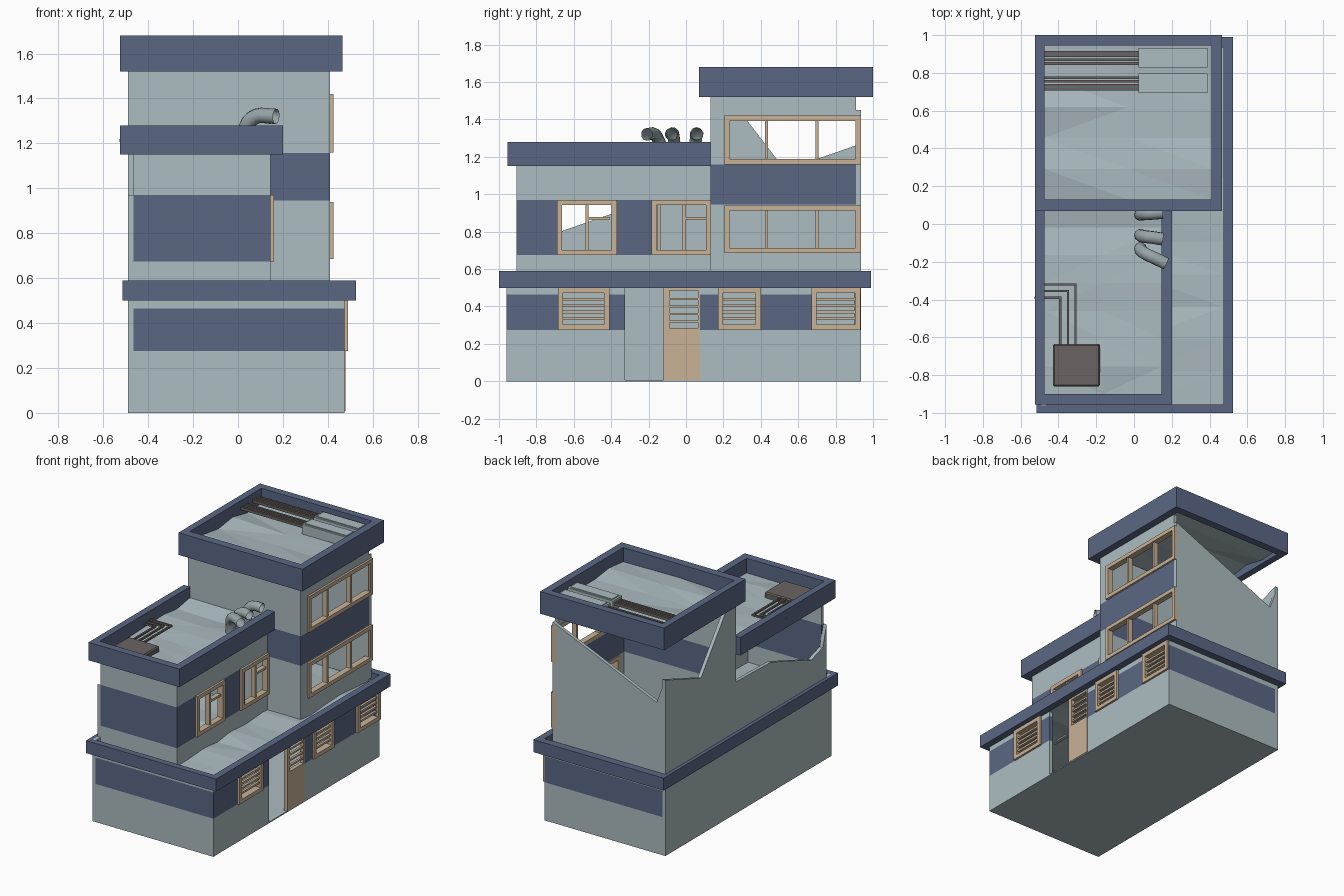
import bpy, bmesh, math, random

if "Cube" in bpy.data.objects:
    bpy.data.objects.remove(bpy.data.objects["Cube"])

random.seed(4)


def mat(name, r, g, b):
    m = bpy.data.materials.new(name)
    m.diffuse_color = [(c / 255 / 12.92 if c < 11 else ((c / 255 + .055) / 1.055) ** 2.4) for c in (r, g, b)] + [1]
    m.use_nodes = True
    m.node_tree.nodes["Principled BSDF"].inputs["Base Color"].default_value = m.diffuse_color
    return m


PLASTER = mat("pale plaster", 172, 188, 193)
BLUE = mat("slate blue paint", 90, 103, 132)
TAN = mat("tan wood", 200, 178, 150)
BROWN = mat("dark brown metal", 106, 100, 98)
DUCT = mat("grey duct", 152, 165, 168)


def make(name, bm, mats, thick=0, offset=-1):
    me = bpy.data.meshes.new(name)
    bm.to_mesh(me)
    bm.free()
    ob = bpy.data.objects.new(name, me)
    bpy.context.collection.objects.link(ob)
    for m in mats:
        me.materials.append(m)
    if thick:
        s = ob.modifiers.new("thickness", 'SOLIDIFY')
        s.thickness, s.offset = thick, offset
    return ob


def add_box(bm, x0, x1, y0, y1, z0, z1):
    vs = bmesh.ops.create_cube(bm, size=1)["verts"]
    for v in vs:
        v.co = ((x0 + x1) / 2 + v.co.x * (x1 - x0), (y0 + y1) / 2 + v.co.y * (y1 - y0),
                (z0 + z1) / 2 + v.co.z * (z1 - z0))


def boxes(name, material, *dims):
    bm = bmesh.new()
    for d in dims:
        add_box(bm, *d)
    return make(name, bm, [material])


def place(side, p, u, z):
    return (u, p, z) if side in "FB" else (p, u, z)


def wall(name, side, p, a, b, z0, z1, holes=(), stripe=(9, 9), thick=.025):
    """Flat wall with rectangular openings and a painted stripe; side is F, B, L or R."""
    bm = bmesh.new()
    us = sorted({a, b, *[h[0] for h in holes], *[h[1] for h in holes]})
    zs = sorted({z0, z1, *[z for h in holes for z in h[2:]], *[s for s in stripe if z0 < s < z1]})
    for u0, u1 in zip(us, us[1:]):
        for w0, w1 in zip(zs, zs[1:]):
            cu, cz = (u0 + u1) / 2, (w0 + w1) / 2
            if any(h[0] < cu < h[1] and h[2] < cz < h[3] for h in holes):
                continue
            pts = [(u0, w0), (u1, w0), (u1, w1), (u0, w1)]
            if side in "BL":
                pts.reverse()
            f = bm.faces.new([bm.verts.new(place(side, p, *q)) for q in pts])
            f.material_index = int(stripe[0] < cz < stripe[1])
    bmesh.ops.remove_doubles(bm, verts=bm.verts, dist=1e-4)
    return make(name, bm, [PLASTER, BLUE], thick)


def jagged_wall(name, side, p, pts, thick=.025):
    bm = bmesh.new()
    bm.faces.new([bm.verts.new(place(side, p, *q)) for q in reversed(pts)])
    return make(name, bm, [PLASTER], thick)


def parapet(name, outer, inner, z0, z1, closed=True):
    """Rectangular rim, optionally open on the +y side."""
    bm = bmesh.new()

    def loop(x0, x1, y0, y1):
        return [bm.verts.new(c) for c in ((x0, y1, z1), (x0, y0, z1), (x1, y0, z1), (x1, y1, z1))]
    o, i = loop(*outer), loop(*inner)
    for k in range(4 if closed else 3):
        n = (k + 1) % 4
        bm.faces.new((o[k], o[n], i[n], i[k]))
    return make(name, bm, [BLUE], z1 - z0)


def sagging_roof(name, x0, x1, y0, y1, z, rows, sag):
    """Uneven roof sheet made of wide flat facets."""
    bm = bmesh.new()
    grid = []
    for r in range(rows + 1):
        base = random.uniform(-sag, sag)
        grid.append([bm.verts.new((x0 + (x1 - x0) * c / 2, y0 + (y1 - y0) * r / rows,
                                   z + base + random.uniform(-sag, sag) * .6)) for c in range(3)])
    for r in range(rows):
        for c in range(2):
            bm.faces.new((grid[r][c], grid[r][c + 1], grid[r + 1][c + 1], grid[r + 1][c]))
    bmesh.ops.triangulate(bm, faces=bm.faces)
    return make(name, bm, [PLASTER], .015)


def window(name, x, a, b, z0, z1, w=.028, posts=(), rails=(), slats=0):
    """Wooden frame on a right-facing wall with optional posts, rails and slats."""
    i, o = x - .03, x + .015
    d = [(i, o, a, a + w, z0, z1), (i, o, b - w, b, z0, z1),
         (i, o, a + w, b - w, z0, z0 + w), (i, o, a + w, b - w, z1 - w, z1)]
    d += [(i, x + .005, p - .008, p + .008, z0 + w, z1 - w) for p in posts]
    d += [(i, x + .005, r[0], r[1], r[2] - .008, r[2] + .008) for r in rails]
    for k in range(slats):
        zc = z0 + w + (z1 - z0 - 2 * w) * (k + 1) / (slats + 1)
        d.append((x - .015, x + .003, a + w, b - w, zc - .007, zc + .007))
    return boxes(name, TAN, *d)


# Ground floor
boxes("ground_slab", PLASTER, (-.49, .475, -.96, .935, 0, .008))
S0 = (.275, .465)
shop = [(-.685, -.41), (.17, .40), (.67, .932)]
wall("ground_front_wall", "F", -.96, -.465, .475, .008, .5, stripe=S0)
wall("ground_back_wall", "B", .935, -.465, .475, .008, .5, stripe=S0)
wall("ground_left_wall", "L", -.49, -.96, .935, .008, .59)
wall("ground_right_wall", "R", .475, -.935, .91, .008, .5, stripe=S0,
     holes=[(a + .01, min(b - .01, .9), .285, .49) for a, b in shop] + [(-.325, .075, .008, .5)])
for n, (a, b) in enumerate(shop):
    window(f"louvre_window_{n + 1}", .475, a, b, .275, .5, slats=4)

# Door with louvred upper light beside the open doorway
boxes("door", TAN, (.45, .478, -.12, -.088, .008, .5), (.45, .478, .065, .075, .008, .5),
      (.45, .478, -.088, .065, .008, .285), (.45, .478, -.088, .065, .485, .5),
      *[(.458, .474, -.088, .065, z - .006, z + .006) for z in (.32, .36, .40, .44)])
parapet("ground_cornice", (-.515, .525, -1, .99), (-.49, .475, -.955, .935), .5, .59)
sagging_roof("terrace_floor", -.47, .475, -.955, .935, .55, 11, .012)

# Low upper storey
S1 = (.675, .97)
wall("low_front_wall", "F", -.905, -.465, .145, .53, 1.15, stripe=S1)
wall("low_right_wall", "R", .145, -.88, .13, .53, 1.15, stripe=S1,
     holes=[(-.68, -.38, .685, .96), (-.175, .12, .685, .96)])
window("low_window_1", .145, -.69, -.37, .675, .97, posts=(-.53,), rails=[(-.522, -.41, .87)])
window("low_window_2", .145, -.185, .135, .675, .97, posts=(-.145, -.01), rails=[(-.002, .107, .87)])
jagged_wall("low_broken_left_wall", "L", -.49,
            [(-.905, .55), (.13, .55), (.13, .95), (-.27, .94), (-.73, .78), (-.86, .82), (-.905, .97)])
parapet("low_parapet", (-.525, .2, -.955, .13), (-.475, .145, -.9, .13), 1.15, 1.28, closed=False)
sagging_roof("low_roof", -.476, .146, -.902, .13, 1.185, 7, .012)

# Tall block
S2 = (.945, 1.158)
wall("tall_front_wall", "F", .13, -.465, .41, .53, 1.56, stripe=S2)
wall("tall_right_wall", "R", .41, .155, .91, .53, 1.52, stripe=S2,
     holes=[(.215, .905, .695, .925), (.215, .905, 1.175, 1.41)])
for n, (z0, z1) in enumerate(((.685, .94), (1.16, 1.42))):
    window(f"tall_window_{n + 1}", .41, .205, .935, z0, z1, posts=(.43, .70))
jagged_wall("tall_broken_left_wall", "L", -.49,
            [(.13, .55), (.935, .55), (.935, 1.27), (.53, 1.13), (.23, 1.52), (.13, 1.52)])
bm = bmesh.new()
bm.faces.new([bm.verts.new((x, .935, z)) for x, z in
              ((-.465, .55), (-.465, 1.21), (-.42, 1.09), (.41, 1.45), (.41, .55))])
make("tall_broken_back_wall", bm, [PLASTER], .025)
parapet("tall_parapet", (-.525, .465, .07, 1), (-.475, .41, .13, .945), 1.52, 1.68)
sagging_roof("tall_roof", -.476, .411, .129, .946, 1.59, 5, .02)

# Roof units and conduits
cooler = boxes("rooftop_unit", BROWN, (-.43, -.18, -.86, -.635, 1.17, 1.225))
bv = cooler.modifiers.new("soft edges", 'BEVEL')
bv.width, bv.segments = .008, 1
for k, (x, y, end) in enumerate(((-.39, -.39, -.527), (-.35, -.355, -.475), (-.31, -.32, -.475))):
    boxes(f"conduit_{k + 1}", BROWN, (x - .006, x + .006, -.64, y + .006, 1.207, 1.22),
          (end, x - .006, y - .006, y + .006, 1.207, 1.22))
for k, y in enumerate((.745, .88)):
    boxes(f"roof_box_{k + 1}", PLASTER, (.025, .39, y - .052, y + .052, 1.58, 1.65),
          (.04, .375, y - .04, y + .04, 1.65, 1.657))
    boxes(f"roof_bars_{k + 1}", BROWN, *[(-.475, .025, y + d - .007, y + d + .007, 1.615, 1.635)
                                         for d in (-.03, -.01, .01, .03)])

# Three bent vent pipes
for k, (ys, ye, xe) in enumerate(((.05, .06, .15), (-.06, -.08, .15), (-.13, -.21, .17))):
    cu = bpy.data.curves.new("vent_path", 'CURVE')
    cu.dimensions, cu.bevel_depth, cu.bevel_resolution = '3D', .034, 3
    path = [(.034, ys, 1.17), (.034, ys, 1.25)]
    for t in (.2, .4, .6, .8, 1):
        a = t * math.pi / 2
        path.append((.034 + .07 * (1 - math.cos(a)), ys + (ye - ys) * t * .6, 1.25 + .075 * math.sin(a)))
    path.append((xe, ye, 1.32))
    sp = cu.splines.new('POLY')
    sp.points.add(len(path) - 1)
    for pt, c in zip(sp.points, path):
        pt.co = (*c, 1)
    ob = bpy.data.objects.new(f"vent_pipe_{k + 1}", cu)
    bpy.context.collection.objects.link(ob)
    cu.materials.append(DUCT)
    bpy.ops.object.select_all(action='DESELECT')
    ob.select_set(True)
    bpy.context.view_layer.objects.active = ob
    bpy.ops.object.convert(target='MESH')
    bpy.ops.object.shade_smooth_by_angle(angle=math.radians(40))
